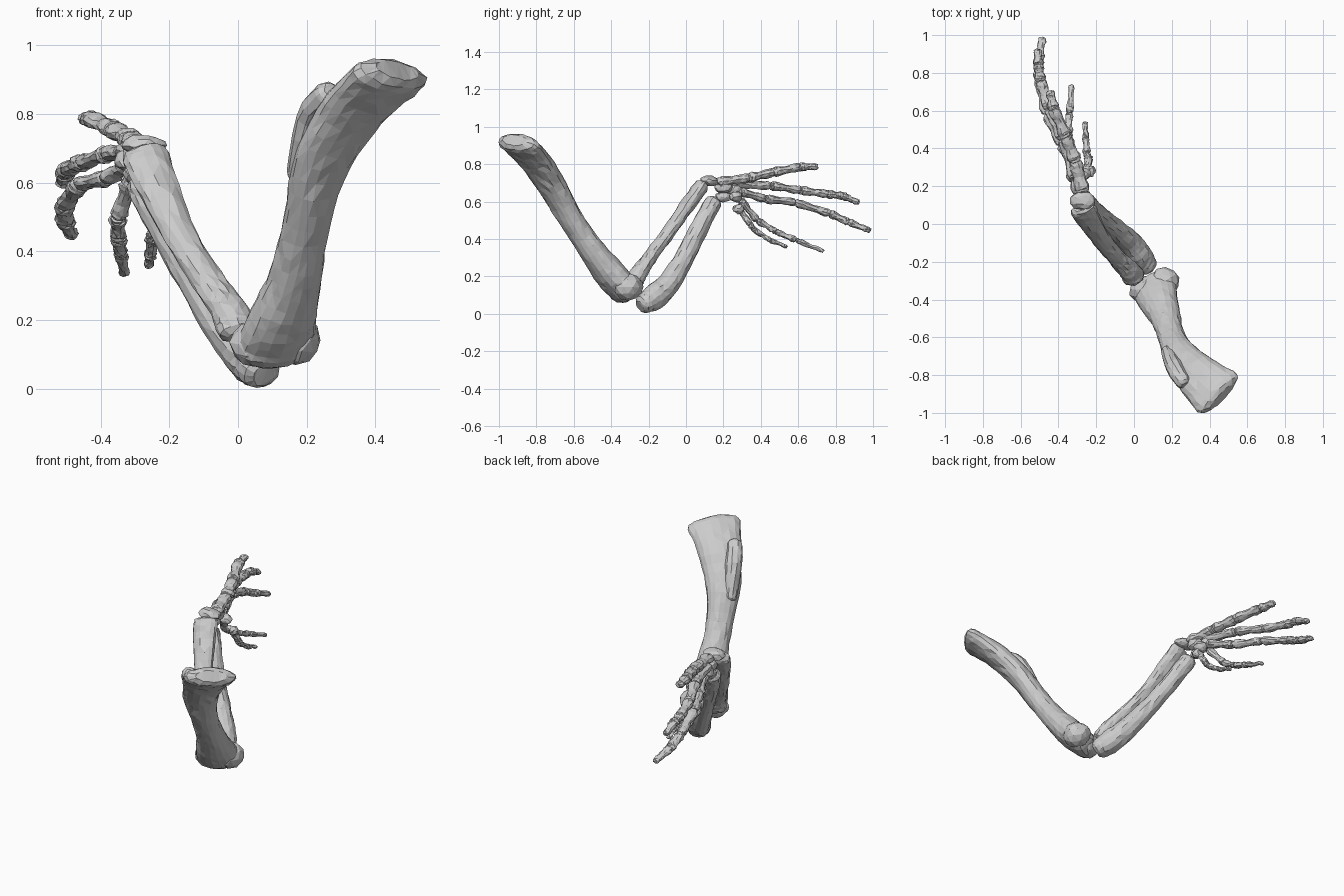
import bpy, bmesh, math, random
from mathutils import Vector, Matrix

if "Cube" in bpy.data.objects:
    bpy.data.objects.remove(bpy.data.objects["Cube"])

random.seed(4)


def finish(bm, name, jitter):
    for v in bm.verts:
        v.co += Vector([random.uniform(-jitter, jitter) for _ in range(3)])
    bmesh.ops.recalc_face_normals(bm, faces=bm.faces[:])
    bmesh.ops.triangulate(bm, faces=bm.faces[:])
    me = bpy.data.meshes.new(name)
    bm.to_mesh(me)
    bm.free()
    ob = bpy.data.objects.new(name, me)
    bpy.context.collection.objects.link(ob)
    return ob


def spline(p, t):
    # Catmull-Rom through rows of numbers
    i = min(int(t), len(p) - 2)
    f = t - i
    a, b, c, d = p[max(i - 1, 0)], p[i], p[i + 1], p[min(i + 2, len(p) - 1)]
    return [0.5 * (2 * q + (r - o) * f + (2 * o - 5 * q + 4 * r - s) * f * f
                   + (3 * q - o - 3 * r + s) * f ** 3) for o, q, r, s in zip(a, b, c, d)]


def bone(name, rows, u0, u1, sides=14, steps=4, jitter=0.003):
    """Loft of ellipses: rows are x, y, z, half width along u, half thickness."""
    n = (len(rows) - 1) * steps
    pts = [spline(rows, i / steps) for i in range(n + 1)]
    co = [Vector(p[:3]) for p in pts]
    rings = []
    for i, p in enumerate(pts):
        t = (co[min(i + 1, n)] - co[max(i - 1, 0)]).normalized()
        u = Vector(u0).lerp(Vector(u1), i / n)
        u = (u - t * u.dot(t)).normalized()
        w = t.cross(u)
        main = (co[i], u * p[3], w * p[4])
        cap = []
        if i in (0, n):
            s = -1 if i == 0 else 1
            cap = [(co[i] + t * s * p[4] * k, u * p[3] * q, w * p[4] * q)
                   for k, q in ((0.4, 0.92), (0.7, 0.6))]
        rings += (cap[::-1] + [main]) if i == 0 else [main] + cap
    bm = bmesh.new()
    loops = [[bm.verts.new(c + u * math.cos(k * math.tau / sides) + w * math.sin(k * math.tau / sides))
              for k in range(sides)] for c, u, w in rings]
    for a, b in zip(loops, loops[1:]):
        for k in range(sides):
            bm.faces.new((a[k], a[k - 1], b[k - 1], b[k]))
    bm.faces.new(loops[0])
    bm.faces.new(loops[-1])
    return finish(bm, name, jitter)


def lump(name, c, size, axis=(1, 0, 0), jitter=0.004):
    """Rounded knob with its first radius along axis."""
    bm = bmesh.new()
    rot = Vector((1, 0, 0)).rotation_difference(Vector(axis)).to_matrix().to_4x4()
    bmesh.ops.create_icosphere(bm, subdivisions=2, radius=1,
                               matrix=Matrix.Translation(c) @ rot @ Matrix.Diagonal((*size, 1)))
    return finish(bm, name, jitter)


# Upper arm bone with crest and elbow knobs
bone("upper_arm_bone", [
    (.44, -.895, .908, .147, .054), (.345, -.81, .82, .122, .062), (.25, -.71, .67, .096, .064),
    (.2, -.605, .49, .074, .062), (.168, -.495, .33, .08, .068), (.13, -.405, .21, .108, .078),
    (.105, -.33, .128, .122, .072)], (.68, .7, -.1), (.83, .55, 0), sides=18)
bone("upper_arm_crest", [(.26, -.835, .855, .042, .038), (.21, -.755, .785, .045, .042),
                         (.178, -.675, .63, .036, .032)], (.68, .7, 0), (.83, .55, 0), 10, 3)
lump("elbow_knob_outer", (.165, -.305, .143), (.075, .08, .074), (.83, .55, 0))
lump("elbow_knob_inner", (.052, -.345, .132), (.08, .065, .068), (.83, .55, 0))

# Two forearm bones
bone("forearm_bone_front", [
    (-.005, -.275, .18, .062, .05), (-.03, -.24, .235, .056, .042), (-.09, -.18, .32, .05, .036),
    (-.165, -.09, .44, .05, .036), (-.225, .0, .57, .06, .038), (-.268, .075, .675, .07, .04)],
    (.8, .5, .2), (.9, .3, .2))
bone("forearm_bone_rear", [
    (.06, -.215, .058, .062, .056), (.03, -.165, .092, .066, .07), (-.03, -.09, .165, .062, .06),
    (-.128, .0, .315, .05, .052), (-.218, .08, .475, .048, .048), (-.275, .14, .585, .048, .048)],
    (.8, .5, .2), (.9, .3, .2))

# Wrist bones
for i, (c, s) in enumerate([
        ((-.275, .125, .71), (.068, .05, .03)), ((-.29, .2, .675), (.05, .05, .035)),
        ((-.3, .2, .625), (.035, .045, .03)), ((-.27, .265, .625), (.04, .035, .03)),
        ((-.32, .26, .665), (.038, .045, .035)), ((-.225, .28, .56), (.022, .03, .025))]):
    lump(f"wrist_bone_{i + 1}", c, s)

# Digits: joint positions, then radius at the root and tip
digits = [
    ([(-.27, .17, .703), (-.31, .33, .725), (-.36, .46, .755), (-.425, .61, .785), (-.445, .7, .787)], .042, .035),
    ([(-.31, .24, .695), (-.375, .45, .685), (-.45, .61, .66), (-.495, .76, .64), (-.505, .84, .63),
      (-.51, .92, .595)], .037, .032),
    ([(-.31, .28, .655), (-.38, .42, .615), (-.46, .58, .597), (-.505, .77, .535), (-.505, .87, .49),
      (-.483, .985, .445)], .036, .031),
    ([(-.25, .27, .58), (-.24, .345, .475), (-.25, .37, .445), (-.255, .455, .39), (-.26, .54, .357)], .026, .02),
    ([(-.31, .29, .61), (-.35, .38, .5), (-.348, .48, .44), (-.342, .585, .395), (-.33, .742, .332)], .03, .022)]
shape = [(.09, .88), (.2, .97), (.5, .7), (.78, .85), (.92, .85)]
for d, (joints, r0, r1) in enumerate(digits):
    n = len(joints) - 1
    for i in range(n):
        a, b = Vector(joints[i]), Vector(joints[i + 1])
        r = r0 + (r1 - r0) * i / (n - 1)
        taper = .25 if i == n - 1 else 0
        rows = [(*a.lerp(b, t), r * k * (1 - taper * t), r * k * .75 * (1 - taper * t)) for t, k in shape]
        bone(f"digit_{d + 1}_bone_{i + 1}", rows, (1, 0, 0), (1, 0, 0), 10, 2, .003)
